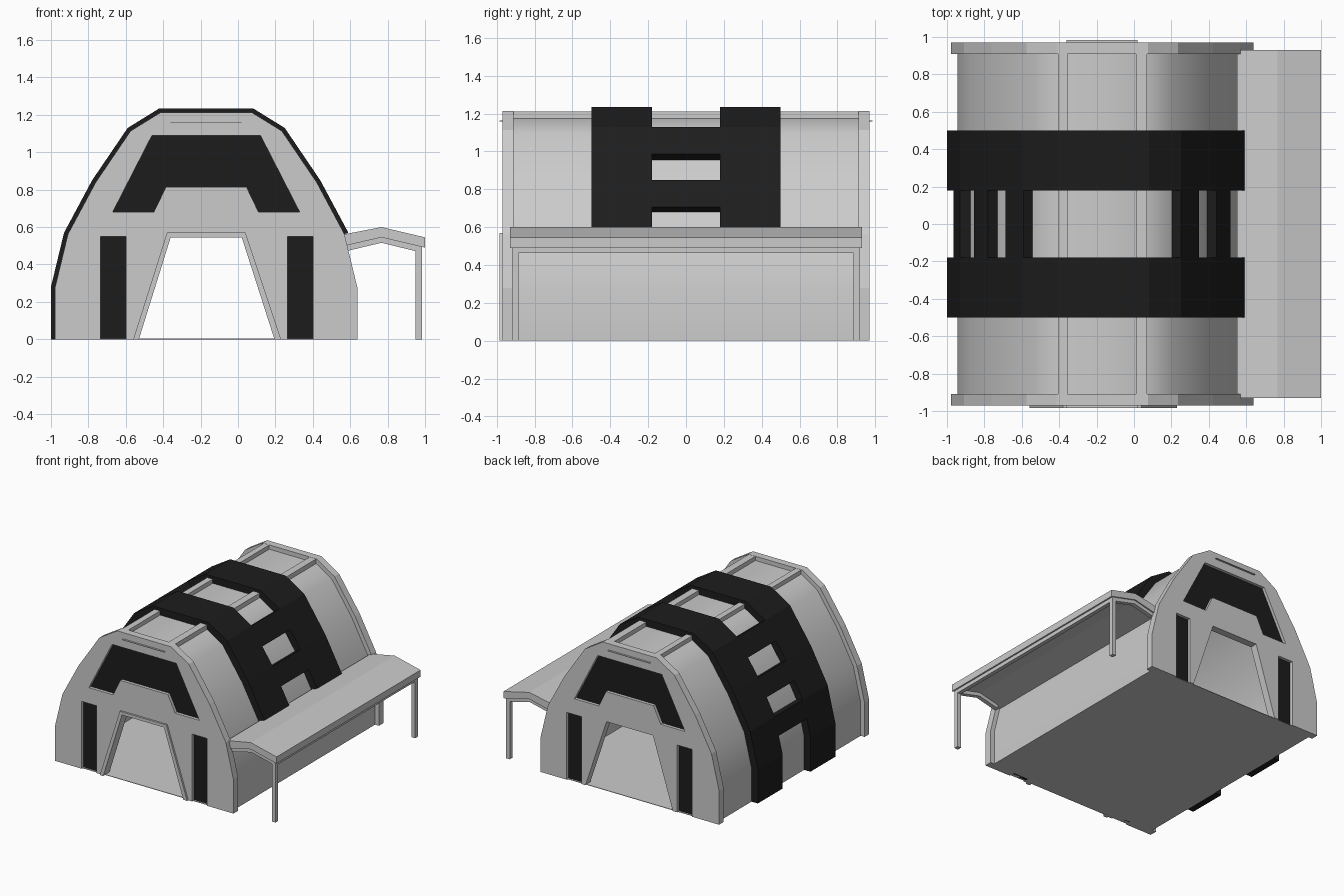
import bpy, bmesh, math
from mathutils import Matrix, Vector

if "Cube" in bpy.data.objects:
    bpy.data.objects.remove(bpy.data.objects["Cube"])

CX = -0.17  # arch centre line

black = bpy.data.materials.new("black_panel")
black.diffuse_color = (0.012, 0.012, 0.012, 1)
black.use_nodes = True
black.node_tree.nodes["Principled BSDF"].inputs["Base Color"].default_value = black.diffuse_color


def prism(name, loops, y0, y1, mat=None, smooth=False):
    """Extrude filled x/z outlines (extra loops are holes) from y0 to y1."""
    cu = bpy.data.curves.new(name + "_curve", 'CURVE')
    cu.dimensions = '2D'
    cu.fill_mode = 'BOTH'
    cu.extrude = abs(y1 - y0) / 2
    for loop in loops:
        sp = cu.splines.new('POLY')
        sp.points.add(len(loop) - 1)
        for p, (x, z) in zip(sp.points, loop):
            p.co = (x, z, 0, 1)
        sp.use_cyclic_u = True
    tmp = bpy.data.objects.new(name + "_tmp", cu)
    bpy.context.collection.objects.link(tmp)
    dg = bpy.context.evaluated_depsgraph_get()
    me = bpy.data.meshes.new_from_object(tmp.evaluated_get(dg))
    bpy.data.objects.remove(tmp)
    me.transform(Matrix.Translation((0, (y0 + y1) / 2, 0)) @ Matrix.Rotation(math.pi / 2, 4, 'X'))
    bm = bmesh.new()
    bm.from_mesh(me)
    bmesh.ops.remove_doubles(bm, verts=bm.verts, dist=1e-5)
    bmesh.ops.recalc_face_normals(bm, faces=bm.faces)
    for f in bm.faces:
        f.smooth = smooth
    bm.to_mesh(me)
    bm.free()
    me.name = name
    me.materials.clear()
    if mat:
        me.materials.append(mat)
    ob = bpy.data.objects.new(name, me)
    bpy.context.collection.objects.link(ob)
    if smooth:
        bpy.ops.object.select_all(action='DESELECT')
        ob.select_set(True)
        bpy.context.view_layer.objects.active = ob
        bpy.ops.object.shade_smooth_by_angle(angle=math.radians(40))
    return ob


def box(name, x0, x1, y0, y1, z0, z1, mat=None):
    return prism(name, [[(x0, z0), (x1, z0), (x1, z1), (x0, z1)]], y0, y1, mat)


def inset(path, d):
    """Offset an open left-to-right arch path inward by d with mitred corners."""
    pts = [Vector(p) for p in path]
    norms = []
    for a, b in zip(pts, pts[1:]):
        t = (b - a).normalized()
        norms.append(Vector((t.y, -t.x)))
    out = []
    for i, p in enumerate(pts):
        n0, n1 = norms[max(i - 1, 0)], norms[min(i, len(norms) - 1)]
        m = (n0 + n1) / (1 + n0.dot(n1))
        out.append(tuple(p + m * d))
    return out


def mirror_x(loop):
    return [(2 * CX - x, z) for x, z in loop]


# Arch profile
half = [(-1, 0), (-1, 0.28), (-0.93, 0.57), (-0.78, 0.85), (-0.59, 1.13), (-0.42, 1.235)]
arch = half + mirror_x(half)[::-1]
wall_line = inset(arch, 0.022)
shell_line = inset(arch, 0.057)

# Curved shell, floor and roof ribs
prism("shell", [shell_line + inset(arch, 0.067)[::-1]], -0.92, 0.92, smooth=True)
box("floor", -0.94, 0.60, -0.96, 0.96, 0.0, 0.004)
for i, (x0, x1) in enumerate([(-0.405, -0.355), (0.01, 0.07)]):
    box(f"roof_rib_{i}", x0, x1, -0.92, 0.92, 1.165, 1.212)

# End walls with door and side window notches, upper window hole
door = [(-0.56, 0), (-0.38, 0.57), (0.04, 0.57), (0.23, 0)]
door_in = [(-0.53, 0), (-0.36, 0.545), (0.02, 0.545), (0.195, 0)]
side_l = [(-0.735, 0), (-0.735, 0.55), (-0.60, 0.55), (-0.60, 0)]
side_r = [(0.265, 0), (0.265, 0.55), (0.40, 0.55), (0.40, 0)]
upper = [(-0.46, 1.09), (0.12, 1.09), (0.33, 0.68), (0.11, 0.68),
         (0.045, 0.815), (-0.385, 0.815), (-0.45, 0.68), (-0.67, 0.68)]
outline = wall_line + side_r[::-1] + door[::-1] + side_l[::-1]
for s, tag in ((-1, "front"), (1, "back")):
    prism(f"{tag}_wall", [outline, upper], s * 0.91, s * 0.97)
    for part, loop in (("upper_window", upper), ("left_window", side_l), ("right_window", side_r)):
        prism(f"{tag}_{part}", [loop], s * 0.92, s * 0.945, black)
    box(f"{tag}_ledge", -0.36, 0.02, s * 0.965, s * 0.985, 1.158, 1.162)

# Door frame on the front only
prism("door_frame", [door + door_in[::-1]], -0.985, -0.905)

# Black bands over the arch, stopping at the canopy on the right
band_out, band_in = arch[:-2], shell_line[:-2]
for s, tag in ((-1, "front"), (1, "back")):
    prism(f"{tag}_band", [band_out + band_in[::-1]], s * 0.18, s * 0.5, black)

# Black rungs joining the bands
for i, (top, low) in enumerate([(4, 3), (3, 2), (2, 1)]):
    a, b = Vector(half[top]), Vector(half[low])
    t = (b - a).normalized()
    n = Vector((-t.y, t.x)) * 0.057
    e = a.lerp(b, 0.51)
    loop = [tuple(v) for v in (a, e, e + n, a + n)]
    prism(f"left_rung_{i}", [loop], -0.18, 0.18, black)
    if i < 2:
        prism(f"right_rung_{i}", [mirror_x(loop)], -0.18, 0.18, black)

# Side canopy: bent roof slab, gable beams, edge rail and posts
prism("canopy_roof", [[(0.55, 0.558), (0.767, 0.6), (1.0, 0.545), (1.0, 0.49),
                       (0.767, 0.545), (0.55, 0.495)]], -0.93, 0.93)
for s, tag in ((-1, "front"), (1, "back")):
    prism(f"{tag}_canopy_beam", [[(0.585, 0.505), (0.767, 0.546), (0.98, 0.496), (0.98, 0.464),
                                  (0.767, 0.516), (0.585, 0.473)]], s * 0.885, s * 0.92)
    box(f"{tag}_canopy_post", 0.95, 0.983, s * 0.885, s * 0.92, 0, 0.498)
box("canopy_edge_rail", 0.95, 0.983, -0.886, 0.886, 0.463, 0.498)
